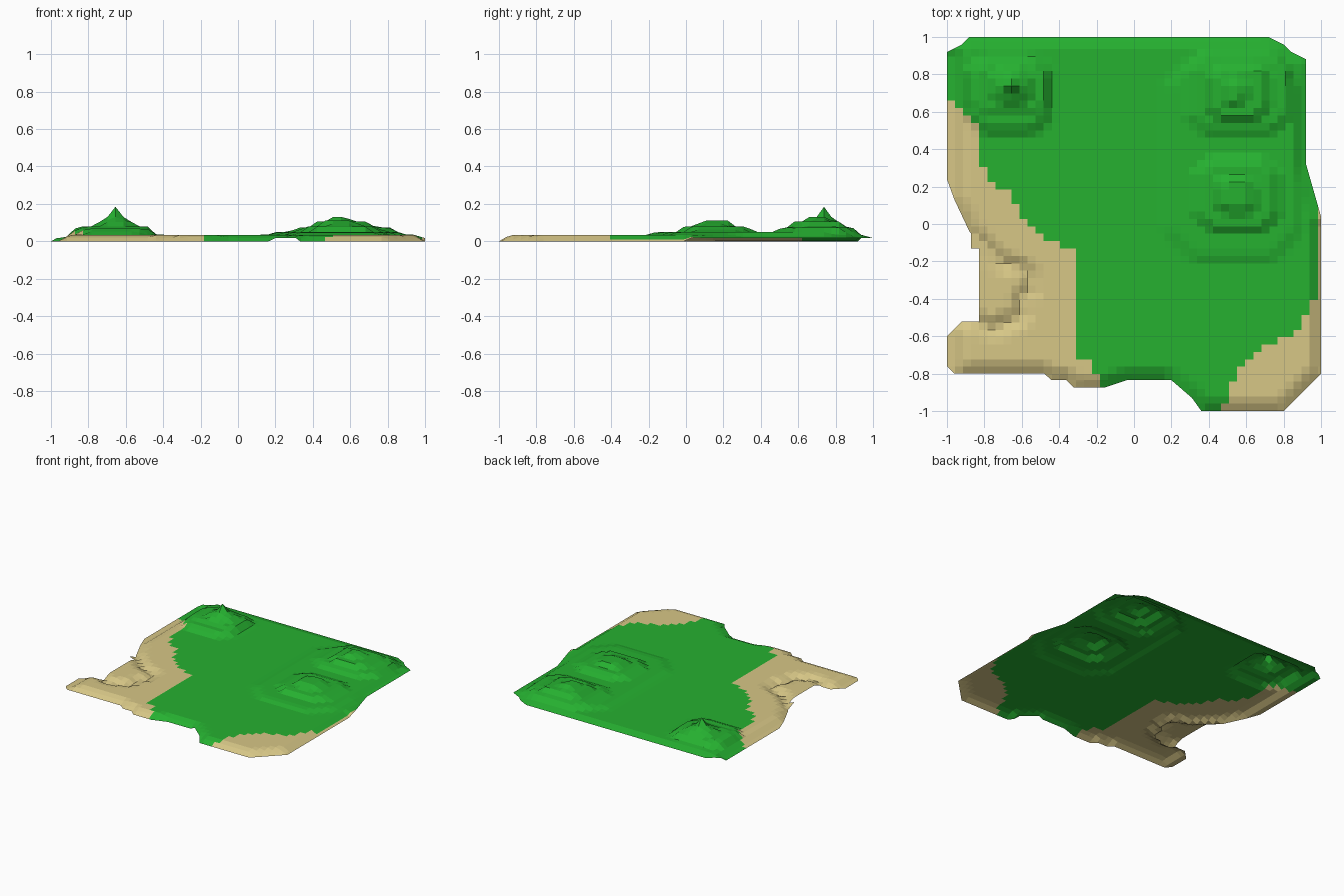
import bpy
import bmesh
import math
from mathutils import Vector
from mathutils.geometry import intersect_point_line

old = bpy.data.objects.get("Cube")
if old:
    bpy.data.objects.remove(old, do_unlink=True)

CELL_X, CELL_Y = 0.0431, 0.0395   # terrain cell size
GROUND = 0.035                    # height of the flat land
RIM = 0.06                        # width of the sloping shore

# Coastline, clockwise from the back right corner
COAST = [Vector((x, y, 0)) for x, y in (
    (-.88, 1), (.72, 1), (.8, .96), (.84, .92), (.92, .88), (.92, .32), (1, .04),
    (1, -.8), (.8, -1), (.36, -1), (.31, -.93), (.2, -.835), (-.04, -.835),
    (-.16, -.875), (-.32, -.875), (-.36, -.835), (-.44, -.835), (-.48, -.8),
    (-.96, -.8), (-1, -.76), (-1, -.6), (-.92, -.52), (-.84, -.52), (-.8, -.555),
    (-.72, -.555), (-.68, -.52), (-.64, -.52), (-.6, -.48), (-.6, -.4),
    (-.56, -.36), (-.56, -.28), (-.6, -.24), (-.72, -.2), (-.88, -.04),
    (-.96, .13), (-1, .24), (-1, .92), (-.92, .96))]

# Hill terraces: centre x, centre y, half width, half depth, height
TERRACES = (
    (.53, .35, .33, .51, .05),
    (.55, .16, .20, .17, .08), (.545, .16, .085, .085, .11),
    (.56, .70, .25, .19, .075), (.56, .71, .15, .13, .105), (.54, .71, .05, .06, .13),
    (-.67, .69, .19, .17, .068), (-.67, .73, .19, .12, .08),
    (-.655, .738, .09, .09, .103), (-.655, .738, .045, .045, .13),
    (-.655, .738, 0, 0, .185))

# Inner borders of the two beaches, as (y, x) from front to back
LEFT_BEACH = ((-.84, -.16), (-.74, -.24), (-.7, -.31), (-.15, -.32), (-.07, -.47),
              (.04, -.6), (.15, -.65), (.24, -.8), (.48, -.82), (.57, -.88), (.7, -1))
RIGHT_BEACH = ((-1, .48), (-.86, .52), (-.78, .57), (-.67, .66), (-.62, .8),
               (-.55, .9), (-.4, .94), (-.37, 1))


def make_material(name, colour):
    mat = bpy.data.materials.new(name)
    mat.use_nodes = True
    mat.diffuse_color = colour
    mat.node_tree.nodes["Principled BSDF"].inputs["Base Color"].default_value = colour
    return mat


def clamp(value):
    return max(0.0, min(1.0, value))


def border_x(table, y):
    """Interpolate the border position at depth y."""
    if y <= table[0][0]:
        return table[0][1]
    for (y0, x0), (y1, x1) in zip(table, table[1:]):
        if y <= y1:
            return x0 + (x1 - x0) * (y - y0) / (y1 - y0)
    return table[-1][1]


def coast_distance(point):
    best = 9.0
    for a, b in zip(COAST, COAST[1:] + COAST[:1]):
        nearest, t = intersect_point_line(point, a, b)
        nearest = a.lerp(b, clamp(t))
        best = min(best, (point - nearest).length)
    return best


def land_height(x, y):
    """Flat ground with chamfered terraces, each rising over one cell."""
    height = GROUND
    for cx, cy, hx, hy, top in TERRACES:
        dx, dy = abs(x - cx) - hx, abs(y - cy) - hy
        corner = (dx + dy + 0.4 * min(hx, hy)) * 0.7
        outside = max(dx, dy, corner)
        rise = clamp(1 - outside / CELL_X)
        height = max(height, GROUND + (top - GROUND) * rise)
    return height


def shore_height(x, y):
    """The back, right and front bay edges hang a little above the base."""
    raised = y > 0.93 or (x > 0.8 and y > 0) or (0.18 < x < 0.33 and y < -0.8)
    return 0.017 if raised else 0.0


def terrain_height(point):
    distance = min(coast_distance(point), max(0, point.x + 0.96))
    edge = shore_height(point.x, point.y)
    return edge + (land_height(point.x, point.y) - edge) * clamp(distance / RIM)


def is_sand(centre):
    """Decide per whole cell, so the beach border is stepped."""
    x = (math.floor((centre.x + 1) / CELL_X) + 0.5) * CELL_X - 1
    y = (math.floor((centre.y + 1) / CELL_Y) + 0.5) * CELL_Y - 1
    return x < border_x(LEFT_BEACH, y) or x > border_x(RIGHT_BEACH, y)


def slice_grid(bm, axis, step):
    normal = Vector((0, 0, 0))
    normal[axis] = 1
    for i in range(1, int(2 / step) + 1):
        geom = bm.verts[:] + bm.edges[:] + bm.faces[:]
        bmesh.ops.bisect_plane(bm, geom=geom, dist=1e-5,
                               plane_co=normal * (i * step - 1), plane_no=normal)


# Flat island outline, sliced into square cells
bm = bmesh.new()
bm.faces.new([bm.verts.new(p) for p in reversed(COAST)])
bmesh.ops.triangulate(bm, faces=bm.faces[:])
slice_grid(bm, 0, CELL_X)
slice_grid(bm, 1, CELL_Y)

# Remove the leftover diagonals inside the cells
diagonals = []
for edge in bm.edges:
    span = edge.verts[0].co - edge.verts[1].co
    if not edge.is_boundary and abs(span.x) > 1e-4 and abs(span.y) > 1e-4:
        diagonals.append(edge)
bmesh.ops.dissolve_edges(bm, edges=diagonals, use_verts=False)
spare = [v for v in bm.verts if len(v.link_edges) == 2 and not v.is_boundary]
bmesh.ops.dissolve_verts(bm, verts=spare)

# Colour the cells, then raise the land
for face in bm.faces:
    face.material_index = int(is_sand(face.calc_center_median()))
for vert in bm.verts:
    vert.co.z = terrain_height(vert.co.copy())
bm.normal_update()

mesh = bpy.data.meshes.new("island_terrain")
bm.to_mesh(mesh)
bm.free()
mesh.materials.append(make_material("grass green", (.019, .44, .03, 1)))
mesh.materials.append(make_material("beach sand", (.68, .57, .24, 1)))
island = bpy.data.objects.new("island_terrain", mesh)
bpy.context.collection.objects.link(island)
